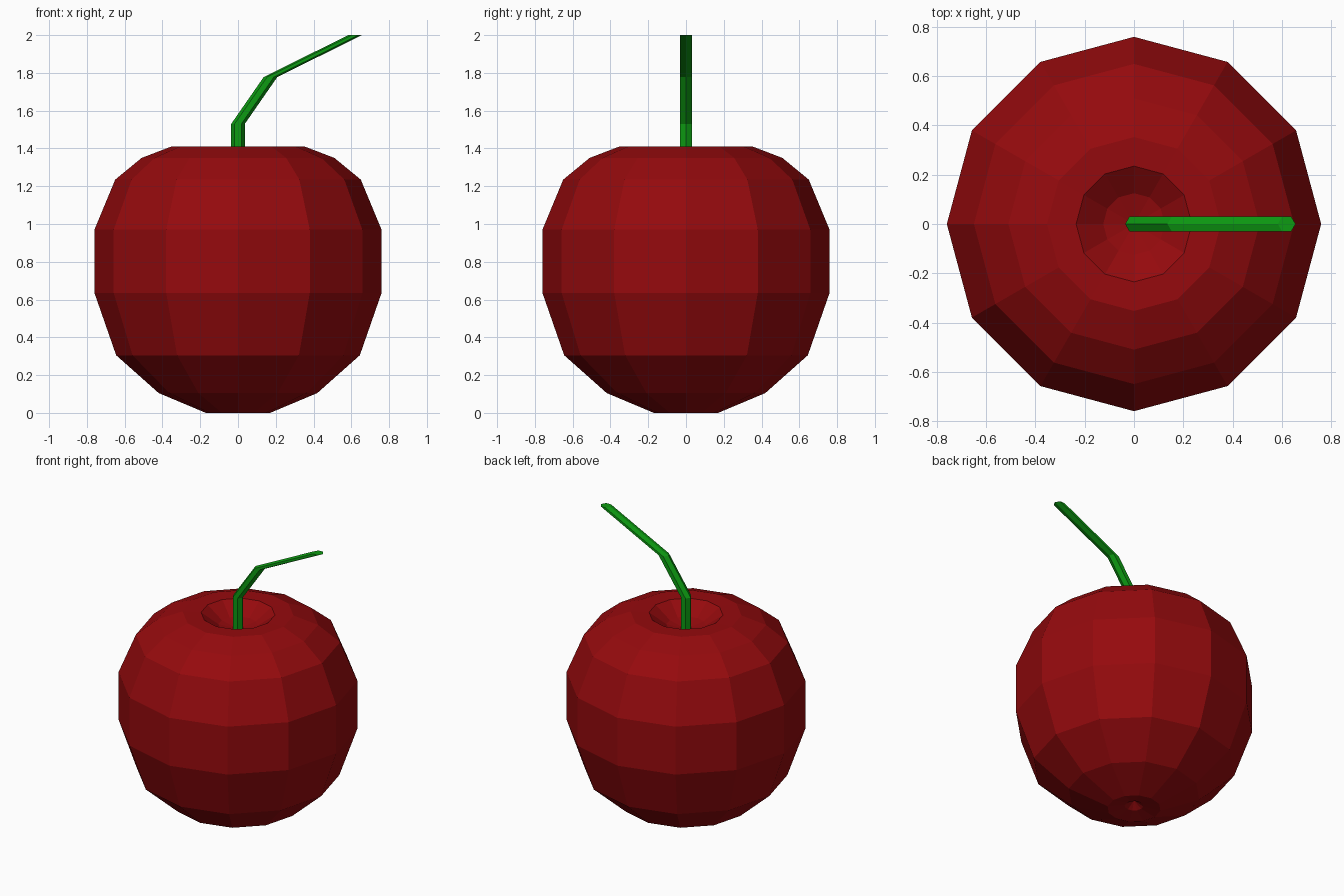
import bpy, bmesh
from math import cos, sin, pi

if "Cube" in bpy.data.objects:
    bpy.data.objects.remove(bpy.data.objects["Cube"])


def make_object(name, bm, color):
    bmesh.ops.recalc_face_normals(bm, faces=bm.faces)
    mesh = bpy.data.meshes.new(name)
    bm.to_mesh(mesh)
    bm.free()
    mat = bpy.data.materials.new(name + "_color")
    mat.diffuse_color = color
    mat.use_nodes = True
    mat.node_tree.nodes["Principled BSDF"].inputs["Base Color"].default_value = mat.diffuse_color
    mesh.materials.append(mat)
    obj = bpy.data.objects.new(name, mesh)
    bpy.context.collection.objects.link(obj)
    return obj


def ring(bm, sides, radius, x, z):
    return [bm.verts.new((x + radius * cos(2 * pi * i / sides),
                          radius * sin(2 * pi * i / sides), z))
            for i in range(sides)]


def bridge(bm, a, b):
    n = len(a)
    for i in range(n):
        j = (i + 1) % n
        bm.faces.new((a[i], a[j], b[j], b[i]))


def fan(bm, loop, z):
    tip = bm.verts.new((0, 0, z))
    for i in range(len(loop)):
        bm.faces.new((loop[i], loop[(i + 1) % len(loop)], tip))


# Apple body: 12-sided lathe with dimples at both ends
profile = [(0.06, 0.02), (0.17, 0.0), (0.42, 0.105), (0.645, 0.305),
           (0.76, 0.635), (0.76, 0.97), (0.65, 1.235), (0.51, 1.35),
           (0.353, 1.41), (0.235, 1.408), (0.125, 1.33)]
bm = bmesh.new()
rings = [ring(bm, 12, r, 0, z) for r, z in profile]
for a, b in zip(rings, rings[1:]):
    bridge(bm, a, b)
fan(bm, rings[0], 0.06)
fan(bm, rings[-1], 1.3)
make_object("apple_body", bm, (0.3, 0.003, 0.004, 1))

# Stem: hexagonal sections kept horizontal along a bent path
bm = bmesh.new()
path = [(0, 1.2), (0, 1.53), (0.172, 1.778), (0.62, 2.0)]
rings = [ring(bm, 6, 0.036, x, z) for x, z in path]
for a, b in zip(rings, rings[1:]):
    bridge(bm, a, b)
bm.faces.new(rings[0])
bm.faces.new(rings[-1])
make_object("stem", bm, (0.004, 0.33, 0.006, 1))
